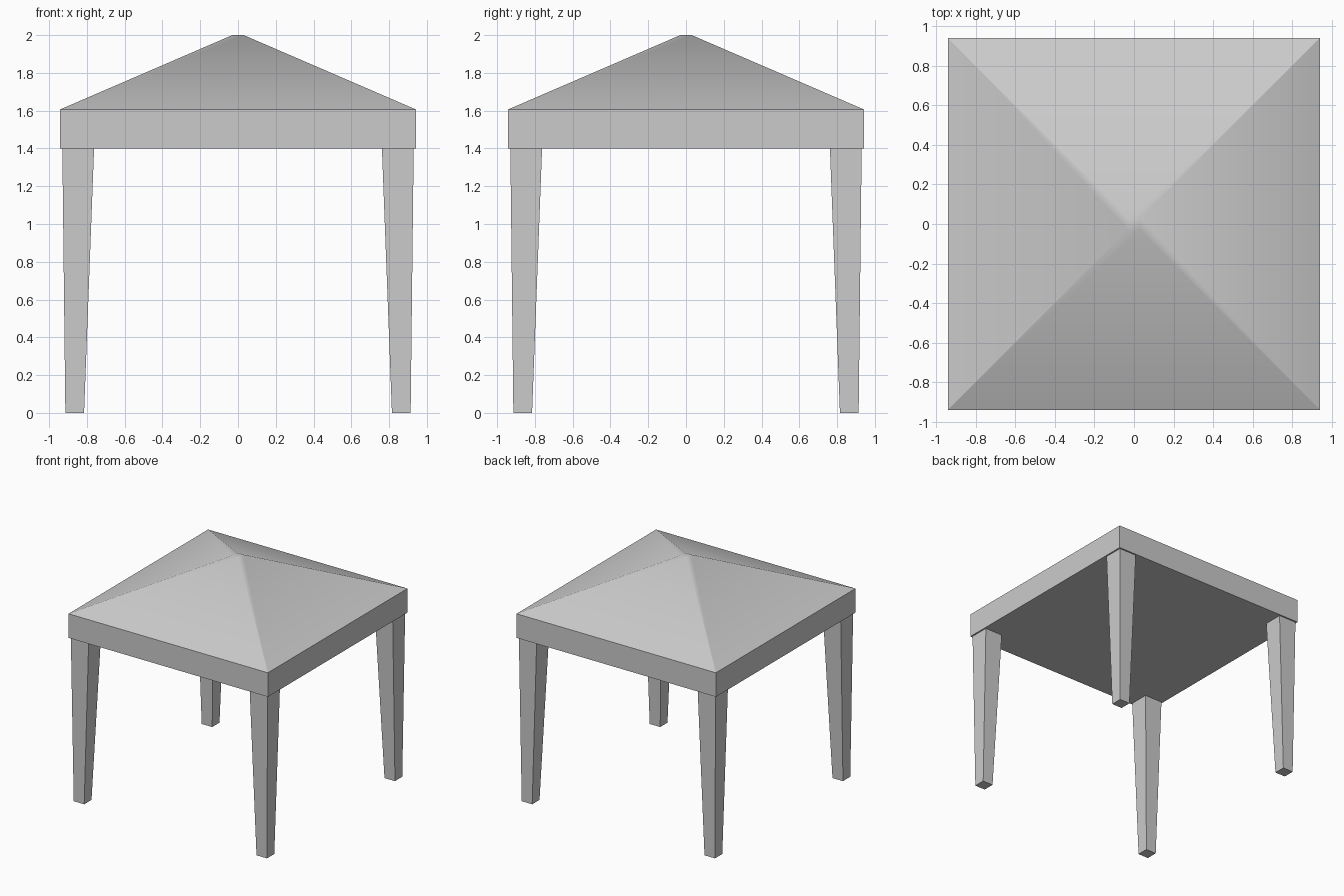
import bpy
import bmesh
import math

if "Cube" in bpy.data.objects:
    bpy.data.objects.remove(bpy.data.objects["Cube"])


def square_loft(name, rings):
    """Closed four-sided solid through square rings (centre, half width, z)."""
    bm = bmesh.new()
    loops = []
    for c, h, z in rings:
        loops.append([bm.verts.new((c[0] + sx * h, c[1] + sy * h, z))
                      for sx, sy in ((-1, -1), (1, -1), (1, 1), (-1, 1))])
    for a, b in zip(loops, loops[1:]):
        for i in range(4):
            j = (i + 1) % 4
            bm.faces.new((a[i], a[j], b[j], b[i]))
    bm.faces.new(loops[0][::-1])
    bm.faces.new(loops[-1])
    bmesh.ops.recalc_face_normals(bm, faces=bm.faces)
    mesh = bpy.data.meshes.new(name)
    bm.to_mesh(mesh)
    bm.free()
    obj = bpy.data.objects.new(name, mesh)
    bpy.context.collection.objects.link(obj)
    return obj


# Canopy: square fascia slab rising into a hipped roof with a tiny flat cap
canopy = square_loft("canopy_roof", [
    ((0, 0), 0.943, 1.40),
    ((0, 0), 0.943, 1.606),
    ((0, 0), 0.03, 2.0),
])
canopy.data.polygons.foreach_set("use_smooth", [True] * len(canopy.data.polygons))
canopy.data.set_sharp_from_angle(angle=math.radians(30))

# Tapered corner legs, narrowing mostly on the inner sides
for y_name, sy in (("front", -1), ("back", 1)):
    for x_name, sx in (("left", -1), ("right", 1)):
        foot, head = 0.8645, 0.846
        square_loft(f"{y_name}_{x_name}_leg", [
            ((sx * foot, sy * foot), 0.0495, 0.0),
            ((sx * head, sy * head), 0.084, 1.40),
        ])
